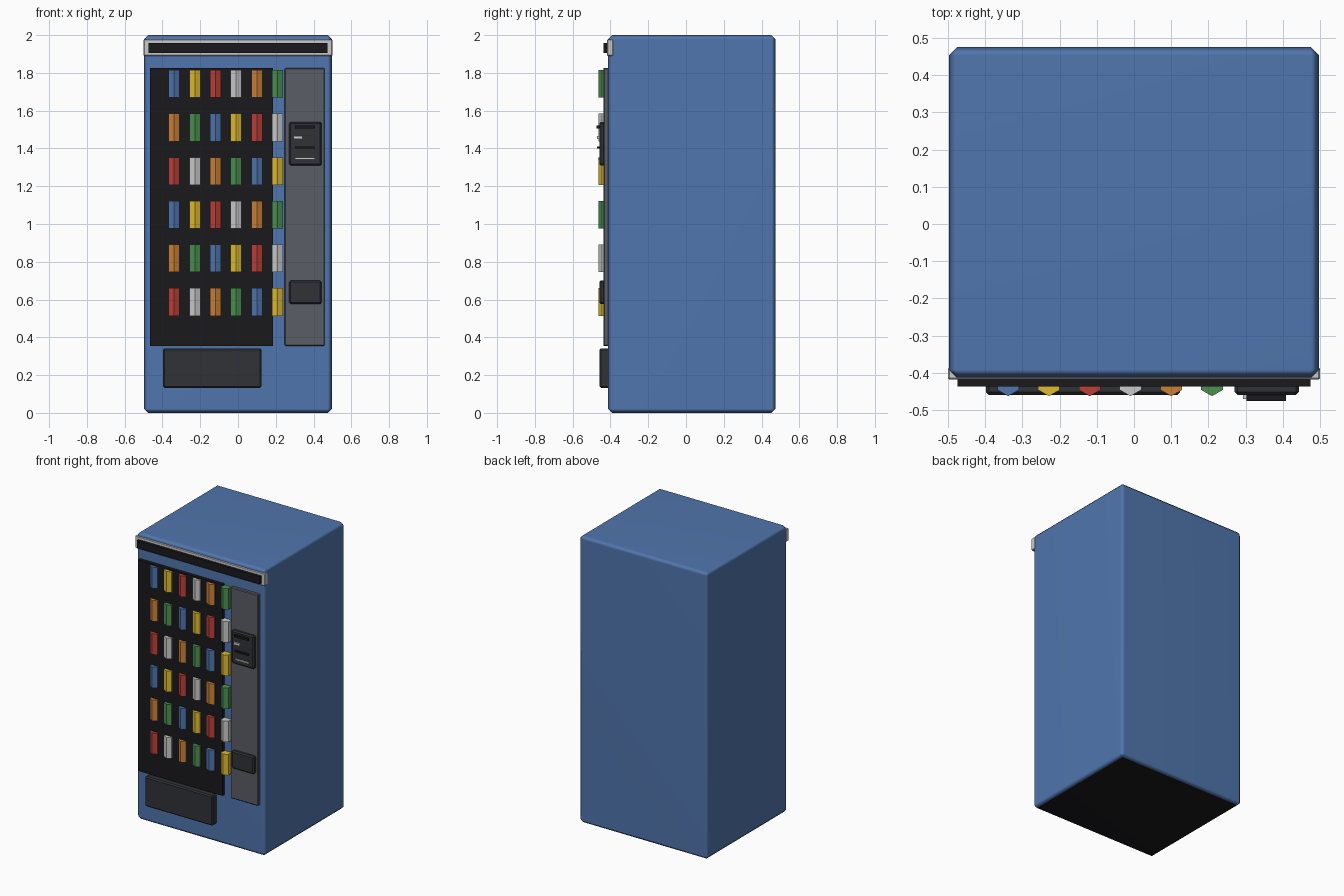
import bpy, bmesh
from math import pi
from mathutils import Matrix, Vector

if "Cube" in bpy.data.objects:
    bpy.data.objects.remove(bpy.data.objects["Cube"])

COLORS = {
    "blue": (0.08, 0.18, 0.42), "black": (0.01, 0.01, 0.012),
    "charcoal": (0.03, 0.032, 0.037), "slate": (0.1, 0.11, 0.13),
    "silver": (0.65, 0.65, 0.65), "pack_blue": (0.08, 0.18, 0.42),
    "yellow": (0.75, 0.5, 0.03), "red": (0.5, 0.05, 0.04),
    "white": (0.75, 0.76, 0.78), "orange": (0.6, 0.22, 0.04),
    "green": (0.07, 0.28, 0.08),
}
MATS = {}
for key, rgb in COLORS.items():
    MATS[key] = bpy.data.materials.new(key)
    MATS[key].diffuse_color = (*rgb, 1)


def finish(name, bm, color):
    mesh = bpy.data.meshes.new(name)
    bm.to_mesh(mesh)
    bm.free()
    mesh.materials.append(MATS[color])
    obj = bpy.data.objects.new(name, mesh)
    bpy.context.collection.objects.link(obj)
    return obj


def box(name, x, y, z, color, bevel=0.0):
    """Box from (min, max) ranges with optional chamfered edges."""
    bm = bmesh.new()
    size = [b - a for a, b in (x, y, z)]
    mid = Vector([(a + b) / 2 for a, b in (x, y, z)])
    bmesh.ops.create_cube(bm, size=1, matrix=Matrix.Translation(mid) @ Matrix.Diagonal((*size, 1)))
    if bevel:
        bmesh.ops.bevel(bm, geom=bm.edges[:], offset=bevel, segments=1,
                        profile=0.5, affect='EDGES')
    return finish(name, bm, color)


# Cabinet: chamfered shell with a black underside and weighted normals
cabinet = box("cabinet", (-0.497, 0.497), (-0.413, 0.475), (0, 2), "blue", 0.022)
cabinet.data.materials.append(MATS["black"])
for p in cabinet.data.polygons:
    p.use_smooth = True
    if p.normal.z < -0.9:
        p.material_index = 1
cabinet.modifiers.new("weighted_normals", 'WEIGHTED_NORMAL')

# Header sign: silver frame and dark panel
box("header_frame", (-0.5, 0.5), (-0.418, -0.385), (1.89, 1.977), "silver", 0.004)
box("header_panel", (-0.474, 0.474), (-0.436, -0.40), (1.904, 1.957), "black")

# Display window, control column and delivery bin
box("display_panel", (-0.465, 0.186), (-0.436, -0.40), (0.353, 1.825), "black")
box("control_column", (0.247, 0.459), (-0.436, -0.40), (0.354, 1.825), "slate", 0.005)
box("delivery_bin", (-0.398, 0.124), (-0.459, -0.40), (0.133, 0.342), "charcoal", 0.008)

# Payment unit with slots, button and strip
box("payment_unit", (0.27, 0.443), (-0.459, -0.42), (1.31, 1.54), "charcoal", 0.008)
box("note_slot", (0.302, 0.408), (-0.475, -0.45), (1.506, 1.521), "black")
box("card_slot", (0.302, 0.408), (-0.47, -0.45), (1.4, 1.411), "black")
box("select_button", (0.293, 0.341), (-0.47, -0.45), (1.449, 1.466), "silver")
box("display_strip", (0.302, 0.408), (-0.467, -0.45), (1.342, 1.352), "silver")
box("coin_return", (0.27, 0.443), (-0.459, -0.42), (0.577, 0.70), "charcoal", 0.008)

# Products: hexagonal packs in a 6 x 6 grid, colours shifting by row
CYCLE = ["pack_blue", "yellow", "red", "white", "orange", "green"]
for row in range(6):
    for col in range(6):
        bm = bmesh.new()
        place = Matrix.Translation((-0.338 + 0.1095 * col, -0.429, 1.742 - 0.231 * row))
        bmesh.ops.create_cone(bm, cap_ends=True, segments=6, radius1=0.0335,
                              radius2=0.0335, depth=0.146,
                              matrix=place @ Matrix.Rotation(pi, 4, 'Z'))
        # Make sure a ridge, not a flat side, faces the front
        if min(v.co.y for v in bm.verts) > -0.429 - 0.032:
            bmesh.ops.rotate(bm, verts=bm.verts, cent=place.translation,
                             matrix=Matrix.Rotation(pi / 6, 3, 'Z'))
        finish(f"product_{row + 1}_{col + 1}", bm, CYCLE[(col - 2 * row) % 6])

for m in bpy.data.materials:
    if m.users and not m.is_grease_pencil:
        m.use_nodes = True
        m.node_tree.nodes["Principled BSDF"].inputs["Base Color"].default_value = m.diffuse_color
